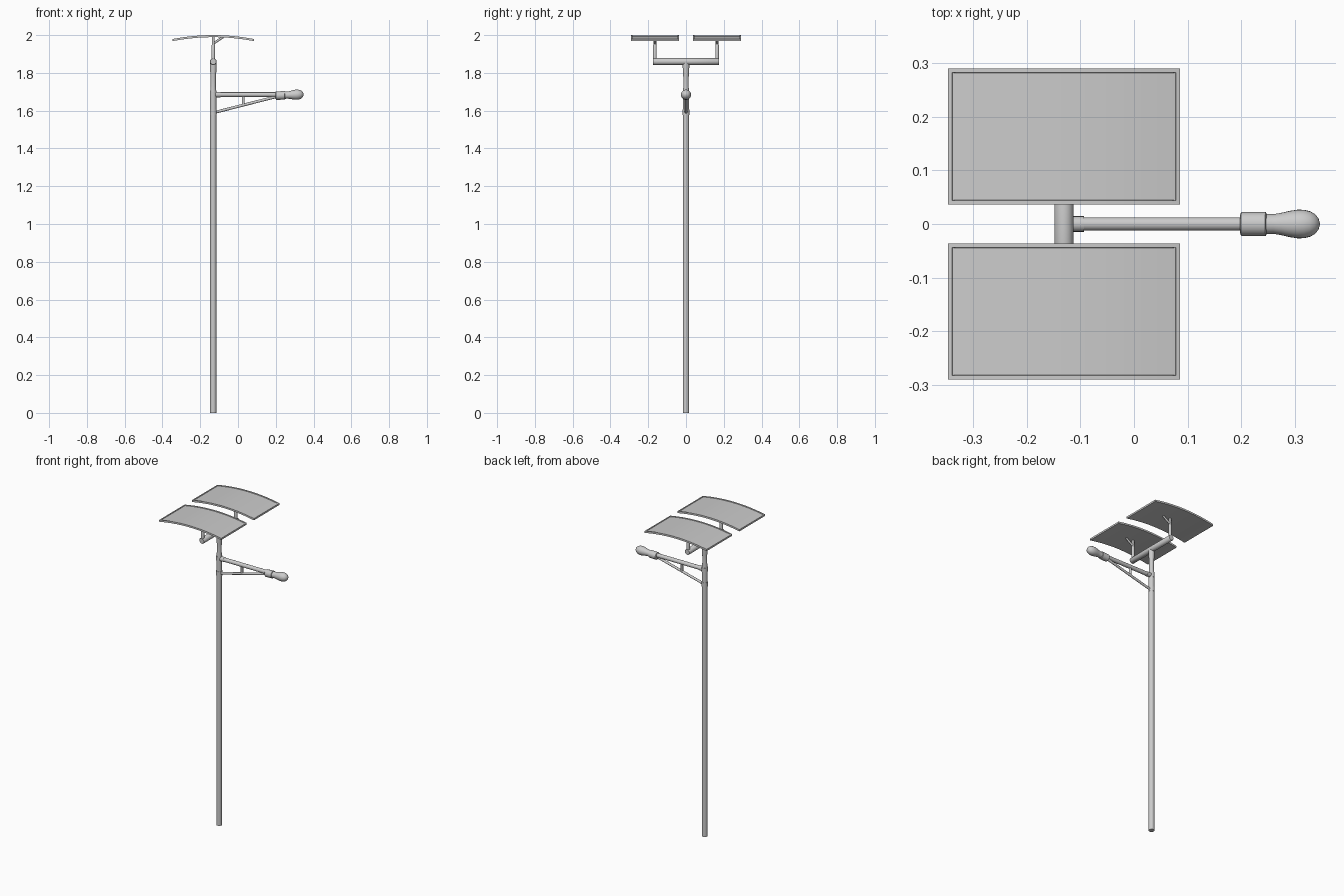
import bpy, bmesh, math
from mathutils import Vector

if "Cube" in bpy.data.objects:
    bpy.data.objects.remove(bpy.data.objects["Cube"])

PX = -0.131  # pole axis


def finish(name, bm, angle=40):
    bmesh.ops.recalc_face_normals(bm, faces=bm.faces)
    me = bpy.data.meshes.new(name)
    bm.to_mesh(me)
    bm.free()
    ob = bpy.data.objects.new(name, me)
    bpy.context.collection.objects.link(ob)
    bpy.ops.object.select_all(action='DESELECT')
    ob.select_set(True)
    bpy.context.view_layer.objects.active = ob
    bpy.ops.object.shade_smooth_by_angle(angle=math.radians(angle))
    return ob


def lathe(name, start, direction, profile, sides=24):
    """Turn a (distance, radius) profile around an axis."""
    bm = bmesh.new()
    q = Vector((0, 0, 1)).rotation_difference(Vector(direction).normalized())
    rings = []
    for d, r in profile:
        rings.append([bm.verts.new(Vector(start) + q @ Vector((
            r * math.cos(2 * math.pi * i / sides),
            r * math.sin(2 * math.pi * i / sides), d))) for i in range(sides)])
    for a, b in zip(rings, rings[1:]):
        for i in range(sides):
            j = (i + 1) % sides
            bm.faces.new((a[i], a[j], b[j], b[i]))
    bm.faces.new(rings[0])
    bm.faces.new(rings[-1])
    return finish(name, bm)


def rod(name, a, b, r, sides=20):
    d = Vector(b) - Vector(a)
    return lathe(name, a, d, [(0, r), (d.length, r)], sides)


# Pole with a sleeve and a slimmer tapered top
lathe("pole", (PX, 0, 0), (0, 0, 1),
      [(0, .0165), (1.665, .0165), (1.70, .0165), (1.73, .0135),
       (1.78, .0145), (1.83, .0175), (1.855, .0175)])
for z in (1.592, 1.685):
    lathe("pole_collar", (PX, 0, z - .014), (0, 0, 1), [(0, .018), (.028, .018)])

# Crossbar with softened ends
lathe("crossbar", (PX, -.176, 1.86), (0, 1, 0),
      [(0, .0155), (.003, .018), (.349, .018), (.352, .0155)])

# Bracket arm, strut and link
rod("upper_arm", (PX, 0, 1.685), (.205, 0, 1.685), .0125)
rod("arm_socket", (PX, 0, 1.685), (-.093, 0, 1.685), .0145)
rod("lower_strut", (PX, 0, 1.589), (.21, 0, 1.676), .0075)
rod("arm_link", (.028, 0, 1.63), (.028, 0, 1.685), .0075)

# Lamp holder and bulb, tilted up a little
tilt = Vector((1, 0, .05)).normalized()
lathe("lamp_holder", (.199, 0, 1.679), tilt,
      [(0, .020), (.002, .0225), (.047, .0225), (.049, .019)])
lathe("lamp_bulb", (.246, 0, 1.6815), tilt,
      [(0, .019), (.015, .0185), (.030, .021), (.045, .0245), (.060, .0268),
       (.072, .0265), (.084, .0235), (.093, .018), (.099, .010), (.1015, .002)])


def panel(name, yc):
    """Arched slab with a raised rim around a recessed cell face."""
    bm = bmesh.new()
    n, half, sag, th, hy = 20, .217, .021, .011, .1275
    rows = []
    for i in range(n + 1):
        t = -1 + 2 * i / n
        z = 2.0 - sag * t * t
        tilt = 2 * sag * t / half
        rows.append([bm.verts.new((PX + half * t - (th * tilt if k > 1 and abs(t) < 1 else 0),
                                   yc + s * hy, z - (th if k > 1 else 0)))
                     for k, s in enumerate((-1, 1, 1, -1))])
    top = []
    for a, b in zip(rows, rows[1:]):
        for k in range(4):
            f = bm.faces.new((a[k], b[k], b[(k + 1) % 4], a[(k + 1) % 4]))
            if k == 0:
                top.append(f)
    bm.faces.new(rows[0])
    bm.faces.new(rows[-1])
    bmesh.ops.recalc_face_normals(bm, faces=bm.faces)
    bmesh.ops.inset_region(bm, faces=top, thickness=.008, use_even_offset=True)
    bmesh.ops.inset_region(bm, faces=top, thickness=.0005, depth=-.003)
    finish(name, bm, 30)


# Panels on their posts, one each side
for s, side in ((-1, "front"), (1, "back")):
    y = s * .165
    panel(side + "_panel", s * .1635)
    rod(side + "_post", (PX, y, 1.86), (PX, y, 1.993), .0075)
    lathe(side + "_post_foot", (PX, y, 1.86), (0, 0, 1), [(0, .0095), (.085, .0095), (.09, .0075)])
    rod(side + "_brace", (PX, y, 1.955), (PX + .052, y, 1.990), .006)
